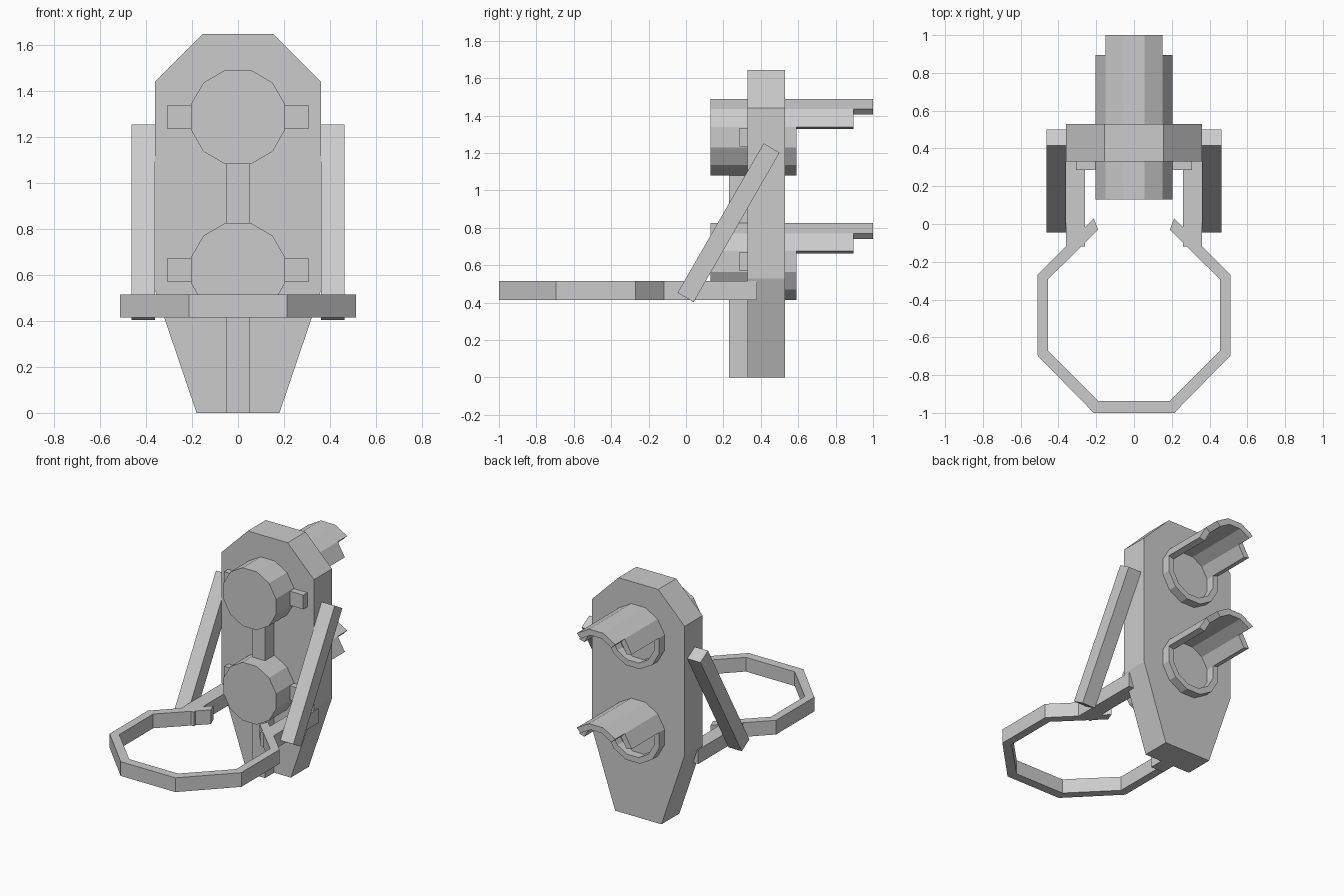
import bpy, bmesh
from math import radians, sin, cos
from mathutils import Vector

if "Cube" in bpy.data.objects:
    bpy.data.objects.remove(bpy.data.objects["Cube"])


def finish(name, bm):
    bmesh.ops.recalc_face_normals(bm, faces=bm.faces)
    me = bpy.data.meshes.new(name)
    bm.to_mesh(me)
    bm.free()
    ob = bpy.data.objects.new(name, me)
    bpy.context.collection.objects.link(ob)
    return ob


def prism(name, pts, axis, lo, hi):
    """Extrude a 2D outline along an axis from lo to hi."""
    place = {'x': lambda a, b, d: (d, a, b),
             'y': lambda a, b, d: (a, d, b),
             'z': lambda a, b, d: (a, b, d)}[axis]
    bm = bmesh.new()
    f0 = bm.faces.new([bm.verts.new(place(a, b, lo)) for a, b in pts])
    ext = bmesh.ops.extrude_face_region(bm, geom=[f0], use_keep_orig=True)
    move = Vector(place(0, 0, hi - lo))
    for v in ext['geom']:
        if isinstance(v, bmesh.types.BMVert):
            v.co += move
    return finish(name, bm)


def box(name, x, y, z):
    return prism(name, [(x[0], y[0]), (x[1], y[0]), (x[1], y[1]), (x[0], y[1])], 'z', *z)


def mirror_x(ob):
    ob.modifiers.new("mirror", 'MIRROR').use_axis[0] = True


R, R_IN, SIDES = 0.212, 0.170, 12


def angle(i):
    return radians(15 + 30 * i)


def lamp_housing(name, zc):
    """Twelve-sided drum with a recessed lens at the back."""
    bm = bmesh.new()
    rings = [[bm.verts.new((r * cos(angle(i)), y, zc + r * sin(angle(i)))) for i in range(SIDES)]
             for r, y in [(R, 0.13), (R, 0.59), (R_IN, 0.59), (R_IN, 0.53)]]
    for a, b in zip(rings, rings[1:]):
        for i in range(SIDES):
            j = (i + 1) % SIDES
            bm.faces.new((a[i], a[j], b[j], b[i]))
    bm.faces.new(rings[0])
    bm.faces.new(rings[-1])
    finish(name, bm)


def visor(name, zc):
    """Arched hood whose middle three panels reach further out."""
    bm = bmesh.new()
    rows = [[bm.verts.new((R * cos(angle(i)), y, zc + R * sin(angle(i)))) for i in range(6)]
            for y in (0.59, 0.895, 1.0)]
    for j, panels in ((0, range(5)), (1, range(1, 4))):
        for i in panels:
            bm.faces.new((rows[j][i], rows[j][i + 1], rows[j + 1][i + 1], rows[j + 1][i]))
    bmesh.ops.delete(bm, geom=[v for v in bm.verts if not v.link_faces], context='VERTS')
    ext = bmesh.ops.extrude_face_region(bm, geom=bm.faces[:], use_keep_orig=True)
    for v in ext['geom']:
        if isinstance(v, bmesh.types.BMVert):
            v.co.x *= R_IN / R
            v.co.z = zc + (v.co.z - zc) * R_IN / R
    finish(name, bm)


# Back plate
half = [(0.18, 0), (0.36, 0.53), (0.36, 1.44), (0.155, 1.645)]
prism("back_plate", half + [(-x, z) for x, z in reversed(half)], 'y', 0.33, 0.53)

# Spine bar on the front of the plate
box("spine_bar", (-0.05, 0.05), (0.23, 0.33), (0, 1.12))

# Two lamps, each with hood and side lugs
for label, zc in (("upper", 1.285), ("lower", 0.62)):
    lamp_housing(label + "_lamp_housing", zc)
    visor(label + "_lamp_visor", zc)
    mirror_x(box(label + "_lamp_lug", (0.19, 0.308), (0.285, 0.335), (zc - 0.05, zc + 0.05)))

# Open octagonal hoop
outer = [(0.213, 0.03), (0.512, -0.27), (0.512, -0.695), (0.213, -1.0)]
inner = [(0.19, -0.03), (0.455, -0.293), (0.455, -0.67), (0.19, -0.937)]


def across(pts):
    return pts + [(-x, y) for x, y in reversed(pts)]


prism("hoop", across(outer) + across(inner)[::-1], 'z', 0.415, 0.515)

# Arms joining hoop to plate
mirror_x(box("hoop_arm", (0.26, 0.361), (-0.12, 0.38), (0.415, 0.515)))

# Diagonal struts
mirror_x(prism("diagonal_strut",
               [(-0.045, 0.453), (0.041, 0.403), (0.5, 1.202), (0.415, 1.252)],
               'x', 0.36, 0.462))
